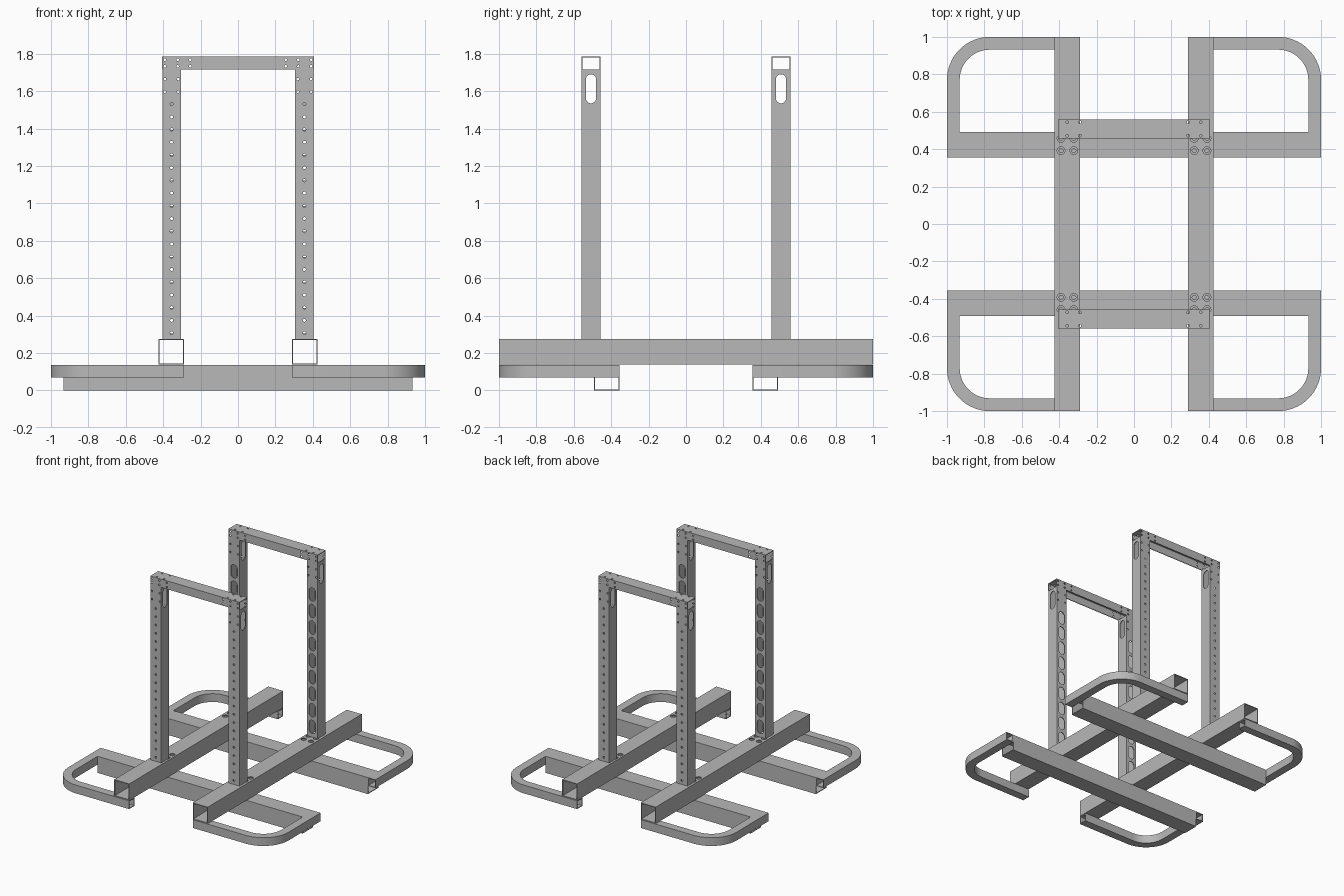
import bpy, bmesh, math
from mathutils import Vector

cube = bpy.data.objects.get("Cube")
if cube:
    bpy.data.objects.remove(cube, do_unlink=True)

WALL = 0.006
BEAM = 0.136          # large square tube
HALF = BEAM / 2       # small square tube
POST_X, POST_Y = 0.355, 0.508
POST_W, POST_D = 0.098, 0.104
DECK = 2 * BEAM + 0.003
BAR_LOW, TOP = 1.717, 1.785

steel = bpy.data.materials.new("steel_grey")
steel.use_nodes = True
GREY = (0.48, 0.48, 0.48, 1)
steel.diffuse_color = GREY
steel.node_tree.nodes["Principled BSDF"].inputs["Base Color"].default_value = GREY


def to_object(name, bm):
    bmesh.ops.recalc_face_normals(bm, faces=bm.faces[:])
    mesh = bpy.data.meshes.new(name)
    bm.to_mesh(mesh)
    bm.free()
    obj = bpy.data.objects.new(name, mesh)
    bpy.context.collection.objects.link(obj)
    return obj


def sweep(name, path, width, height, up=(0, 0, 1), closed=True):
    """Hollow tube (or channel open at the bottom) swept along a path."""
    path, up = [Vector(p) for p in path], Vector(up)
    bm = bmesh.new()
    corners = [(-1, -1), (-1, 1), (1, 1), (1, -1)]
    rings = []
    for i, p in enumerate(path):
        before = (p - path[i - 1]).normalized() if i else None
        after = (path[i + 1] - p).normalized() if i < len(path) - 1 else None
        a, b = before or after, after or before
        side = (a + b).normalized().cross(up)
        side /= max(0.2, side.dot(a.cross(up)))
        ring = []
        for t in (0, WALL):
            w, h = width / 2 - t, height / 2 - t
            for sx, sy in corners:
                hh = height / 2 if (not closed and sy < 0) else h
                ring.append(bm.verts.new(p + side * sx * w + up * sy * hh))
        rings.append(ring)
    # wall segments as pairs of section points
    segs = [(k, (k + 1) % 4) for k in range(4 if closed else 3)]
    skins = segs + [(a + 4, b + 4) for a, b in segs]
    if not closed:
        skins += [(0, 4), (3, 7)]
    for r, s in zip(rings, rings[1:]):
        for a, b in skins:
            bm.faces.new((r[a], r[b], s[b], s[a]))
    for r in (rings[0], rings[-1]):
        for a, b in segs:
            bm.faces.new((r[a], r[b], r[b + 4], r[a + 4]))
    return to_object(name, bm)


def plug(bm, centre, axis, radius, straight=0.0, depth=0.02):
    """Round or slot-shaped cutter piece through one wall."""
    n = 16
    c, d = Vector(centre), Vector([depth if k == axis else 0 for k in "xyz"])
    verts = []
    for i in range(n):
        a = 2 * math.pi * (i + 0.5) / n
        u = radius * math.cos(a)
        v = radius * math.sin(a) + math.copysign(straight / 2, math.sin(a))
        off = {"x": (0, u, v), "y": (u, 0, v), "z": (u, v, 0)}[axis]
        verts.append(bm.verts.new(c - d / 2 + Vector(off)))
    face = bm.faces.new(verts)
    ext = bmesh.ops.extrude_face_region(bm, geom=[face])["geom"]
    bmesh.ops.translate(bm, vec=d, verts=[g for g in ext if isinstance(g, bmesh.types.BMVert)])


def finish(obj, mirror=(False, False), cutter_bm=None):
    """Cut the holes, mirror the part, and give it its material."""
    cutter = None
    if cutter_bm:
        cutter = to_object(obj.name + "_cutter", cutter_bm)
        cutter.hide_render = True
        mod = obj.modifiers.new("holes", "BOOLEAN")
        mod.operation, mod.solver, mod.object = "DIFFERENCE", "EXACT", cutter
    if any(mirror):
        mod = obj.modifiers.new("mirror", "MIRROR")
        mod.use_axis = (*mirror, False)
        mod.use_mirror_merge = False
    deps = bpy.context.evaluated_depsgraph_get()
    mesh = bpy.data.meshes.new_from_object(obj.evaluated_get(deps))
    obj.modifiers.clear()
    obj.data = mesh
    if cutter:
        bpy.data.objects.remove(cutter, do_unlink=True)
    mesh.materials.clear()
    mesh.materials.append(steel)
    bpy.ops.object.select_all(action="DESELECT")
    obj.select_set(True)
    bpy.context.view_layer.objects.active = obj
    bpy.ops.object.shade_smooth_by_angle(angle=math.radians(30))


BOLTS = [(x, s * y) for x in (0.322, 0.39) for y in (0.392, 0.458) for s in (-1, 1)]

# Long beams: access holes in the top wall, bolt holes in the bottom wall
beam = sweep("long_beams", [(0.357, -1, 1.5 * BEAM + 0.003), (0.357, 1, 1.5 * BEAM + 0.003)], BEAM, BEAM)
cut = bmesh.new()
for x, y in BOLTS:
    plug(cut, (x, y, DECK), "z", 0.021)
    plug(cut, (x, y, BEAM + 0.003), "z", 0.011)
finish(beam, (True, False), cut)

# Cross beams underneath
cross = sweep("cross_beams", [(-0.932, 0.424, HALF), (0.932, 0.424, HALF)], BEAM, BEAM)
cut = bmesh.new()
for x, y in BOLTS:
    if y > 0:
        for s in (-1, 1):
            plug(cut, (s * x, y, BEAM), "z", 0.011)
finish(cross, (False, True), cut)

# Rounded corner bumpers
edge, bend = 1 - HALF / 2, 0.195
path = [(0.29, edge, BEAM - HALF / 2)]
for i in range(17):
    a = math.pi / 2 * (1 - i / 16)
    path.append((edge - bend + bend * math.cos(a), edge - bend + bend * math.sin(a), BEAM - HALF / 2))
path.append((edge, 0.356, BEAM - HALF / 2))
finish(sweep("corner_bumpers", path, HALF, HALF), (True, True))

# Uprights: pin holes outside, slots inside, windows through the sides
post = sweep("uprights", [(POST_X, POST_Y, DECK), (POST_X, POST_Y, BAR_LOW)], POST_W, POST_D, up=(0, 1, 0))
outer, inner = POST_Y + POST_D / 2, POST_Y - POST_D / 2
cut = bmesh.new()
for i in range(19):
    plug(cut, (POST_X, outer, 0.307 + 0.068 * i), "y", 0.008)
for i in range(9):
    plug(cut, (POST_X, inner, 0.36 + 0.136 * i), "y", 0.03, 0.05)
for x in (POST_X - 0.036, POST_X + 0.036):
    for z in (1.597, 1.665):
        for y in (inner, outer):
            plug(cut, (x, y, z), "y", 0.007)
for s in (-1, 1):
    plug(cut, (POST_X + s * POST_W / 2, POST_Y, 1.613), "x", 0.028, 0.1)
finish(post, (True, True), cut)

# Top bars: channels open at the bottom, drilled at the corners
mid = (BAR_LOW + TOP) / 2
bar = sweep("top_bars", [(-0.405, POST_Y, mid), (0.405, POST_Y, mid)], POST_D, TOP - BAR_LOW, closed=False)
cut = bmesh.new()
for s in (-1, 1):
    for x in (0.255, 0.323, 0.391):
        for z in (1.733, 1.768):
            for y in (inner, outer):
                plug(cut, (s * x, y, z), "y", 0.007, depth=0.016)
    for x in (0.289, 0.357):
        for y in (POST_Y - 0.036, POST_Y + 0.036):
            plug(cut, (s * x, y, TOP), "z", 0.007, depth=0.016)
finish(bar, (False, True), cut)
